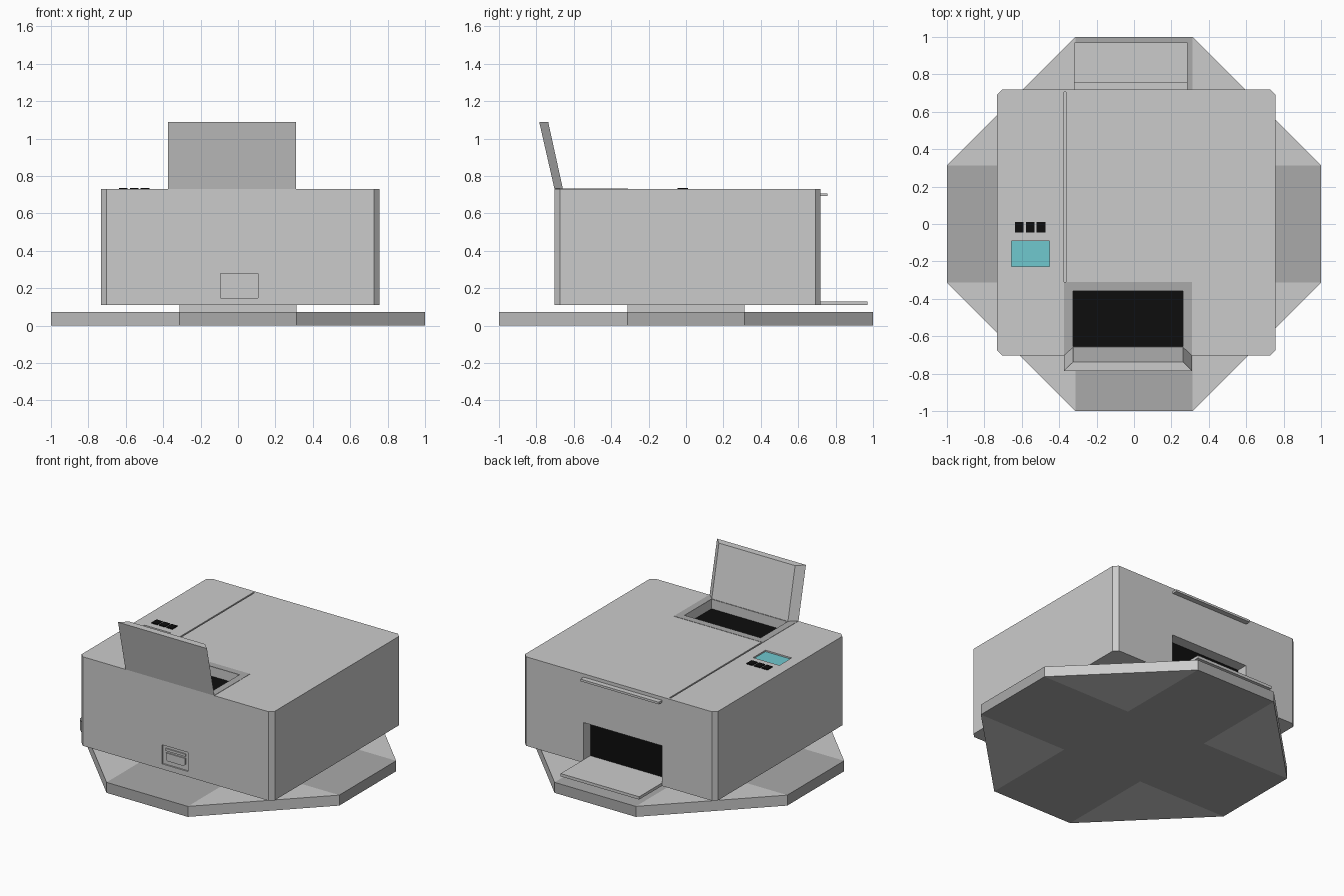
import bpy, bmesh

if "Cube" in bpy.data.objects:
    bpy.data.objects.remove(bpy.data.objects["Cube"])

def material(name, rgb):
    m = bpy.data.materials.new(name)
    m.diffuse_color = (*rgb, 1)
    m.use_nodes = True
    m.node_tree.nodes["Principled BSDF"].inputs["Base Color"].default_value = m.diffuse_color
    return m

BLACK = material("black", (0.004, 0.004, 0.004))
DARK = material("dark_grey", (0.4, 0.4, 0.4))
CYAN = material("screen_cyan", (0.16, 0.58, 0.62))

def finish(name, bm, mat=None):
    bmesh.ops.recalc_face_normals(bm, faces=bm.faces[:])
    me = bpy.data.meshes.new(name)
    bm.to_mesh(me)
    bm.free()
    ob = bpy.data.objects.new(name, me)
    bpy.context.collection.objects.link(ob)
    if mat:
        me.materials.append(mat)
    return ob

def box(name, x, y, z, mat=None):
    bm = bmesh.new()
    bmesh.ops.create_cube(bm, size=1)
    for v in bm.verts:
        for i, (a, b) in enumerate((x, y, z)):
            v.co[i] = a if v.co[i] < 0 else b
    return finish(name, bm, mat)

def cut(target, *ranges):
    c = box(target.name + "_cutter", *ranges)
    c.hide_render = True
    m = target.modifiers.new("cut", 'BOOLEAN')
    m.operation, m.solver, m.object = 'DIFFERENCE', 'EXACT', c
    bpy.context.view_layer.objects.active = target
    bpy.ops.object.modifier_apply(modifier=m.name)
    bpy.data.objects.remove(c)

# Octagonal base plate: dark cross with light corner triangles
a, h = 0.313, 0.073
bm = bmesh.new()
ticks = (-1, -a, a, 1)
grid = {(i, j): bm.verts.new((ticks[i], ticks[j], 0))
        for i in range(4) for j in range(4) if i in (1, 2) or j in (1, 2)}
faces = []
for i in range(3):
    for j in range(3):
        quad = [(i, j), (i + 1, j), (i + 1, j + 1), (i, j + 1)]
        f = bm.faces.new([grid[k] for k in quad if k in grid])
        f.material_index = 0 if len(f.verts) == 3 else 1
        faces.append(f)
top = bmesh.ops.extrude_face_region(bm, geom=faces, use_keep_orig=True)
for g in top["geom"]:
    if isinstance(g, bmesh.types.BMVert):
        g.co.z = h
for f in bm.faces:
    n = f.calc_center_median()
    f.material_index = 0 if min(abs(n.x), abs(n.y)) > a else 1
base = finish("base_plate", bm)
base.data.materials.append(None)
base.data.materials.append(DARK)

# Neck between base and housing
box("base_neck", (-a, a), (-a, a), (h - 0.01, 0.112))

# Housing with chamfered upright edges
bm = bmesh.new()
bmesh.ops.create_cube(bm, size=1)
for v in bm.verts:
    v.co.x = -0.732 if v.co.x < 0 else 0.756
    v.co.y = -0.703 if v.co.y < 0 else 0.72
    v.co.z = 0.11 if v.co.z < 0 else 0.73
uprights = [e for e in bm.edges if abs(e.verts[0].co.z - e.verts[1].co.z) > 0.1]
bmesh.ops.bevel(bm, geom=uprights, offset=0.028, offset_type='OFFSET',
                segments=1, affect='EDGES')
body = finish("housing", bm)
well = ((-0.325, 0.262), (-0.655, -0.358))
cut(body, *well, (0.66, 0.8))                                  # paper feed well
cut(body, (-0.318, 0.287), (0.64, 0.8), (0.13, 0.39))          # output opening
cut(body, (-0.374, -0.364), (-0.31, 0.705), (0.715, 0.8))      # top seam
cut(body, (-0.655, -0.453), (-0.228, -0.092), (0.715, 0.8))    # screen recess
cut(body, (-0.093, 0.107), (-0.8, -0.692), (0.147, 0.28))      # socket recess

# Paper feed rim, floor of the well and back of the output opening
rim = box("feed_rim", (-0.375, 0.31), (-0.7, -0.31), (0.725, 0.732), DARK)
cut(rim, *well, (0.6, 0.8))
box("feed_slot", *well, (0.655, 0.664), BLACK)
box("output_slot", (-0.318, 0.287), (0.635, 0.644), (0.13, 0.39), BLACK)

# Tilted paper support, narrower on its inner face
bm = bmesh.new()
rings = []
for x0, x1, yb, yt in ((-0.375, 0.31, -0.703, -0.785), (-0.325, 0.262, -0.658, -0.737)):
    rings.append([bm.verts.new(p) for p in
                  ((x0, yb, 0.73), (x1, yb, 0.73), (x1, yt, 1.09), (x0, yt, 1.09))])
for r in rings:
    bm.faces.new(r)
for k in range(4):
    n = (k + 1) % 4
    bm.faces.new((rings[0][k], rings[0][n], rings[1][n], rings[1][k]))
finish("paper_support", bm)

# Output tray and pull handle
box("output_tray", (-0.318, 0.287), (0.64, 0.97), (0.11, 0.13))
box("pull_handle", (-0.32, 0.285), (0.71, 0.756), (0.692, 0.707))

# Control panel: screen and three buttons
box("screen", (-0.655, -0.453), (-0.228, -0.092), (0.71, 0.72), CYAN)
for k in range(3):
    x = -0.636 + k * 0.058
    box(f"button_{k + 1}", (x, x + 0.046), (-0.045, 0.011), (0.72, 0.736), BLACK)

# Power socket and switch inside the socket recess
box("power_switch", (-0.07, 0.084), (-0.7, -0.69), (0.243, 0.26))
socket = box("power_socket", (-0.066, 0.082), (-0.7, -0.69), (0.175, 0.23))
bm = bmesh.new()
bm.from_mesh(socket.data)
corners = [e for e in bm.edges if abs(e.verts[0].co.y - e.verts[1].co.y) > 0.005
           and e.verts[0].co.z < 0.2]
bmesh.ops.bevel(bm, geom=corners, offset=0.012, offset_type='OFFSET',
                segments=1, affect='EDGES')
bm.to_mesh(socket.data)
bm.free()
